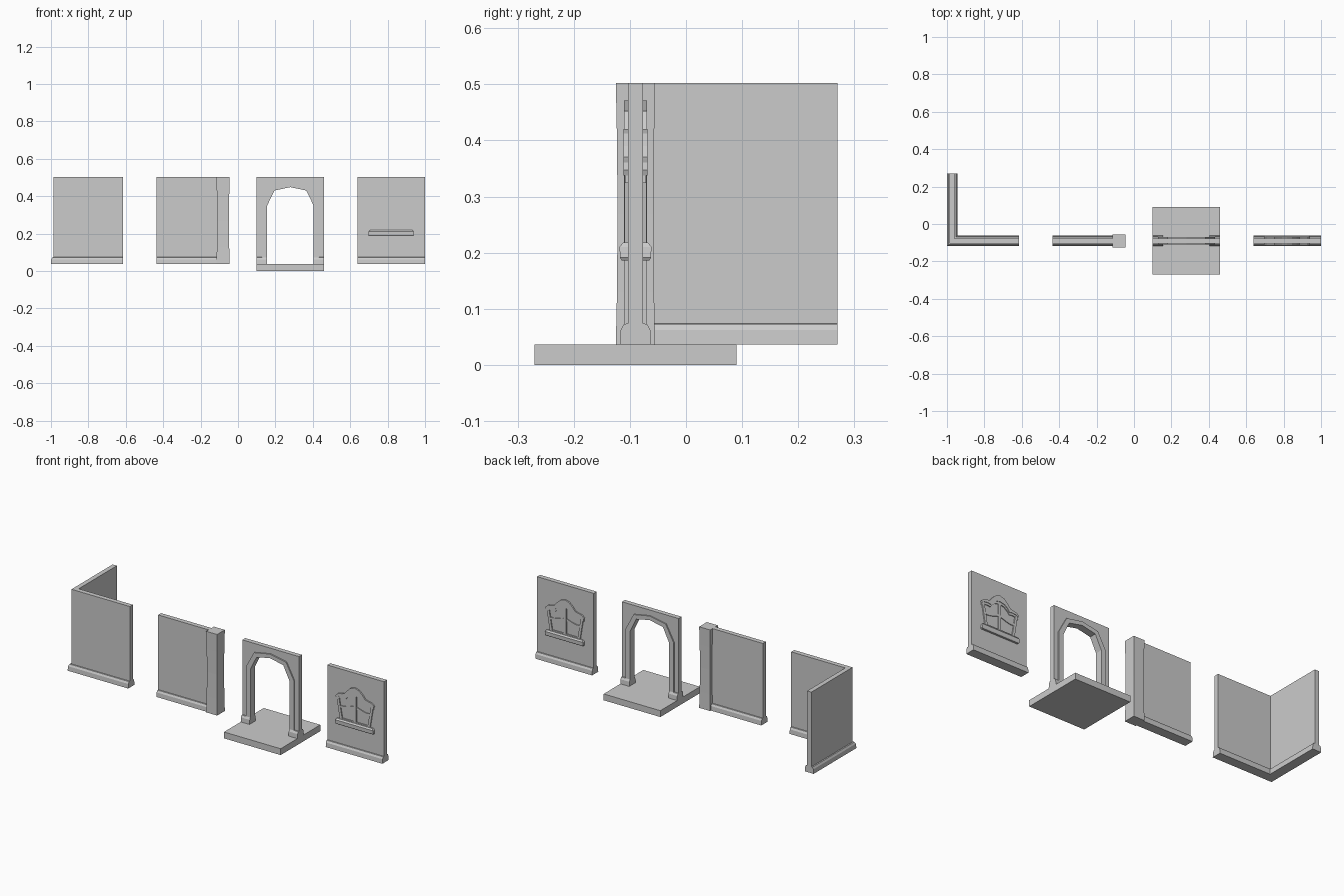
import bpy, bmesh

if "Cube" in bpy.data.objects:
    bpy.data.objects.remove(bpy.data.objects["Cube"])

YC, Z0, Z1, WH = -0.09, 0.0365, 0.502, 0.0135   # wall centre y, bottom, top, half thickness


def finish(name, bm):
    bmesh.ops.recalc_face_normals(bm, faces=bm.faces)
    me = bpy.data.meshes.new(name)
    bm.to_mesh(me)
    bm.free()
    ob = bpy.data.objects.new(name, me)
    bpy.context.collection.objects.link(ob)
    return ob


def loft(name, rings):
    """Join closed rings of points and cap both ends."""
    bm = bmesh.new()
    vs = [[bm.verts.new(p) for p in r] for r in rings]
    n = len(rings[0])
    for a, b in zip(vs, vs[1:]):
        for i in range(n):
            j = (i + 1) % n
            bm.faces.new((a[i], a[j], b[j], b[i]))
    bm.faces.new(vs[0])
    bm.faces.new(vs[-1])
    return finish(name, bm)


def prism(name, pts, half):
    """Extrude an x-z outline through the wall, equally to both sides."""
    return loft(name, [[(x, YC + s * half, z) for x, z in pts] for s in (-1, 1)])


def strip(name, outer, inner, half):
    """Moulding between two matching x-z lines."""
    return loft(name, [[(a[0], YC - half, a[1]), (b[0], YC - half, b[1]),
                        (b[0], YC + half, b[1]), (a[0], YC + half, a[1])]
                       for a, b in zip(outer, inner)])


def box(name, x0, x1, y0, y1, z0, z1):
    return loft(name, [[(x0, y0, z), (x1, y0, z), (x1, y1, z), (x0, y1, z)] for z in (z0, z1)])


def mirrored(pts, cx):
    """Complete a left-hand line with its mirror image."""
    return pts + [(2 * cx - x, z) for x, z in reversed(pts) if abs(x - cx) > 1e-5]


# Wall section: skirting board with sloped top on both faces
half_skirt = [(0.028, Z0), (0.0265, 0.062), (0.0205, 0.073), (WH, 0.0735)]
skirt = half_skirt + [(-o, z) for o, z in reversed(half_skirt)]
section = half_skirt + [(WH, Z1), (-WH, Z1)] + [(-o, z) for o, z in reversed(half_skirt)]


def straight(name, prof, x0, x1):
    return loft(name, [[(x, YC + o, z) for o, z in prof] for x in (x0, x1)])


# Corner wall, mitred at the corner
CX = -0.972
loft("corner_wall", [
    [(-0.615, YC + o, z) for o, z in section],
    [(CX + o, YC + o, z) for o, z in section],
    [(CX + o, 0.27, z) for o, z in section]])

# Plain wall ending in a slightly waisted pillar
straight("pillar_wall", section, -0.435, -0.08)
rings = []
for z, h in [(Z0, 0.035), (0.13, 0.033), (0.27, 0.032), (0.40, 0.033), (Z1, 0.035)]:
    rings.append([(-0.08 + sx * h, YC + sy * h, z)
                  for sx, sy in ((-1, -1), (1, -1), (1, 1), (-1, 1))])
loft("pillar", rings)

# Doorway: floor slab, wall with arched opening, skirting stubs, door trim
DX = 0.28
box("floor_slab", 0.10, 0.46, -0.27, 0.09, 0, Z0)
opening = mirrored([(0.156, Z0), (0.156, 0.35), (0.195, 0.43), (DX, 0.448)], DX)
prism("door_wall", opening + [(0.46, Z0), (0.46, Z1), (0.10, Z1), (0.10, Z0)], WH)
straight_stub = [(0.10, 0.156), (0.404, 0.46)]
for i, (a, b) in enumerate(straight_stub):
    straight(f"door_skirting_{i}", skirt, a, b)
trim_out = mirrored([(0.127, Z0), (0.127, 0.357), (0.178, 0.452), (DX, 0.471)], DX)
strip("door_trim", trim_out, opening, 0.0205)

# Window wall
WX = 0.819
straight("window_wall", section, 0.64, 1.0)

# Window hood: camel-back line with upturned shoulders
low = mirrored([(0.700, 0.337), (0.715, 0.347), (0.738, 0.350), (0.757, 0.347), (0.768, 0.362),
                (0.790, 0.379), (WX, 0.385)], WX)
high = mirrored([(0.696, 0.347), (0.712, 0.361), (0.738, 0.366), (0.752, 0.370), (0.768, 0.390),
                 (0.792, 0.412), (WX, 0.420)], WX)
strip("window_hood", high, low, 0.0215)

# Tapered frame: sides, top rail, mullion and curved crossbar
for s, side in ((1, "left"), (-1, "right")):
    pts = [(0.702, 0.345), (0.717, 0.345), (0.740, 0.212), (0.724, 0.212)]
    prism(f"window_side_{side}", [(WX + s * (x - WX), z) for x, z in pts], 0.0195)
rail = [(x, z - 0.013) for x, z in low]
strip("window_top_rail", low, rail, 0.0185)
prism("window_mullion", [(WX - 0.008, 0.21), (WX + 0.008, 0.21),
                         (WX + 0.008, 0.378), (WX - 0.008, 0.378)], 0.0185)
bar = mirrored([(0.722, 0.296), (0.745, 0.294), (0.775, 0.300), (0.800, 0.309), (WX, 0.311)], WX)
strip("window_crossbar", bar, [(x, z - 0.013) for x, z in bar], 0.018)
prism("window_bottom_rail", [(0.724, 0.212), (0.914, 0.212), (0.912, 0.225), (0.726, 0.225)], 0.0185)

# Sill with softened edges
loft("window_sill", [
    [(WX + sx * hx, YC + sy * hy, z) for sx, sy in ((-1, -1), (1, -1), (1, 1), (-1, 1))]
    for z, hx, hy in [(0.186, 0.119, 0.0245), (0.191, 0.122, 0.0275),
                      (0.210, 0.120, 0.0285), (0.218, 0.114, 0.022)]])
